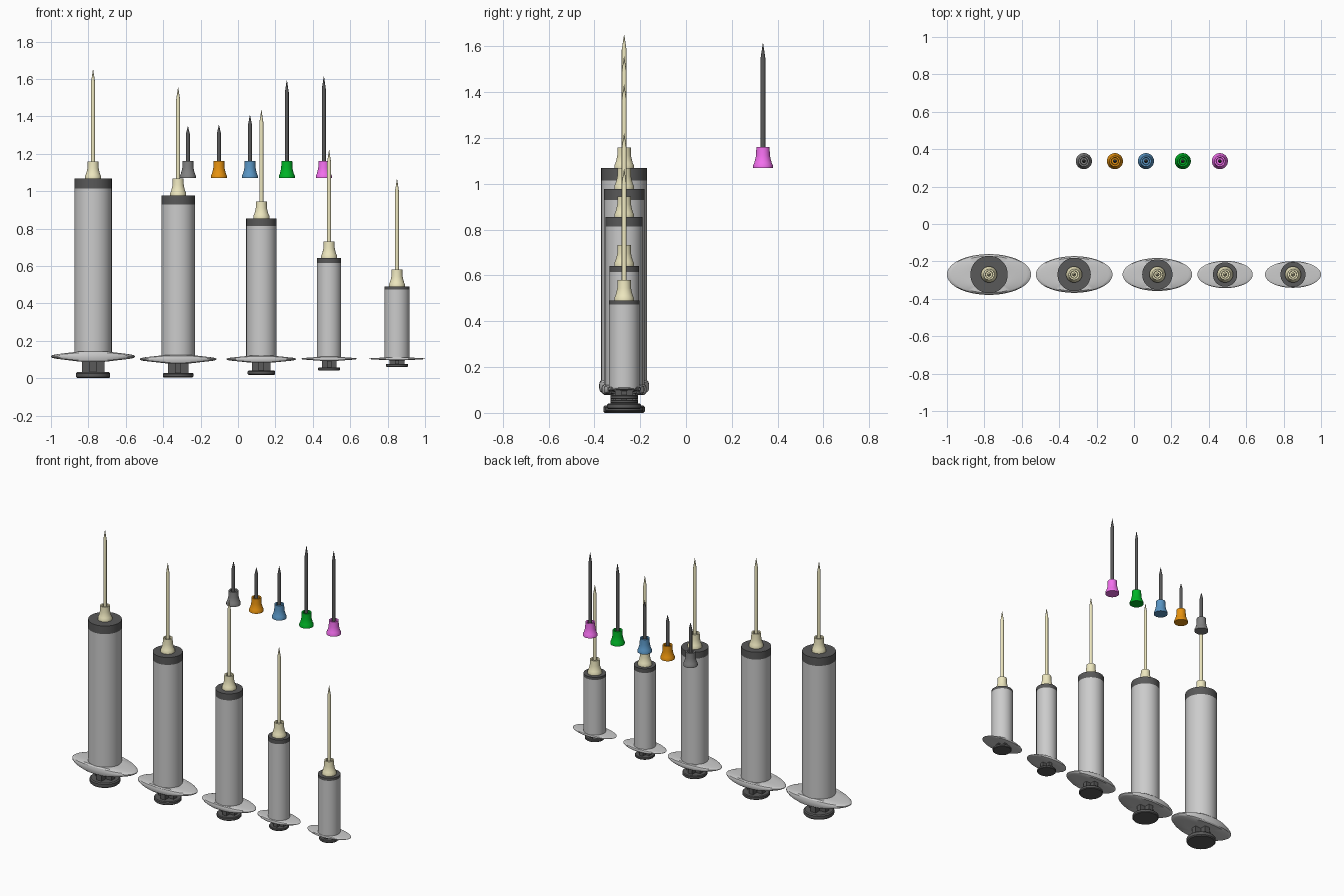
import bpy, bmesh
from math import sin, cos, pi, radians

if "Cube" in bpy.data.objects:
    bpy.data.objects.remove(bpy.data.objects["Cube"])

ROW_Y, SPARE_Y = -0.27, 0.336


def material(name, rgb):
    m = bpy.data.materials.new(name)
    m.diffuse_color = (*rgb, 1)
    m.use_nodes = True
    m.node_tree.nodes["Principled BSDF"].inputs["Base Color"].default_value = m.diffuse_color
    return m


CREAM = material("cream", (0.85, 0.80, 0.52))
DARK = material("dark_grey", (0.10, 0.10, 0.10))


def finish(name, bm, loc, mat=None):
    bmesh.ops.recalc_face_normals(bm, faces=bm.faces)
    me = bpy.data.meshes.new(name)
    bm.to_mesh(me)
    bm.free()
    ob = bpy.data.objects.new(name, me)
    bpy.context.collection.objects.link(ob)
    ob.location = loc
    if mat:
        me.materials.append(mat)
    bpy.ops.object.select_all(action='DESELECT')
    ob.select_set(True)
    bpy.context.view_layer.objects.active = ob
    bpy.ops.object.shade_smooth_by_angle(angle=radians(30))
    return ob


def skin(bm, rings):
    """Join equal-length vertex rings and close both ends."""
    n = len(rings[0])
    for a, b in zip(rings, rings[1:]):
        for i in range(n):
            j = (i + 1) % n
            bm.faces.new((a[i], a[j], b[j], b[i]))
    bm.faces.new(rings[0])
    bm.faces.new(rings[-1])


def lathe(name, profile, loc, mat=None, n=32):
    bm = bmesh.new()
    skin(bm, [[bm.verts.new((r * cos(2 * pi * i / n), r * sin(2 * pi * i / n), z))
               for i in range(n)] for r, z in profile])
    return finish(name, bm, loc, mat)


def finger_flange(name, rx, ry, h_mid, h_end, loc, n=64):
    """Oval plate, thick in the middle and thin at both ends, rounded rim."""
    bm = bmesh.new()
    rings = []
    for s, k in [(0.15, -1), (0.5, -1), (0.9, -1), (0.97, -0.75), (1, -0.3),
                 (1, 0.3), (0.97, 0.75), (0.9, 1), (0.5, 1), (0.15, 1)]:
        ring = []
        for i in range(n):
            x, y = s * cos(2 * pi * i / n), s * sin(2 * pi * i / n)
            h = h_mid + (h_end - h_mid) * max(0, (abs(x) - 0.3) / 0.7)
            ring.append(bm.verts.new((x * rx, y * ry, k * h)))
        rings.append(ring)
    skin(bm, rings)
    return finish(name, bm, loc)


def plunger_stem(name, r, z0, z1, loc):
    """Cross-shaped rod."""
    t = r * 0.3
    pts = [(r, -t), (r, t), (t, t), (t, r), (-t, r), (-t, t),
           (-r, t), (-r, -t), (-t, -t), (-t, -r), (t, -r), (t, -t)]
    bm = bmesh.new()
    skin(bm, [[bm.verts.new((x, y, z)) for x, y in pts] for z in (z0, z1)])
    return finish(name, bm, loc, DARK)


def needle(tag, x, y, z, tip, hub_mat, steel_mat):
    """Flared hub with a recessed top, and a pointed needle."""
    lathe(f"{tag}_hub", [(0.043, 0), (0.043, 0.012), (0.038, 0.022), (0.033, 0.04),
                         (0.030, 0.055), (0.029, 0.09), (0.020, 0.09), (0.018, 0.075)],
          (x, y, z), hub_mat)
    top = tip - z
    taper = min(0.065, 0.15 * top)
    lathe(f"{tag}_needle", [(0.0105, 0.06), (0.0105, top - taper), (0.0008, top)],
          (x, y, z), steel_mat, 16)


# Syringes: x, barrel radius, barrel top, cap bottom, flange rx, ry, z,
# flange half thickness, disc radius, disc bottom, disc top, needle tip
syringes = [
    (-0.775, 0.100, 1.068, 1.015, 0.225, 0.109, 0.116, 0.028, 0.091, 0.000, 0.032, 1.650),
    (-0.320, 0.089, 0.978, 0.930, 0.205, 0.098, 0.102, 0.023, 0.082, 0.005, 0.028, 1.555),
    (0.125, 0.081, 0.855, 0.813, 0.186, 0.088, 0.102, 0.019, 0.074, 0.018, 0.040, 1.433),
    (0.487, 0.065, 0.642, 0.615, 0.148, 0.073, 0.104, 0.011, 0.059, 0.042, 0.057, 1.220),
    (0.850, 0.067, 0.490, 0.473, 0.150, 0.071, 0.104, 0.008, 0.059, 0.060, 0.077, 1.065),
]
for i, (x, r, top, cap, rx, ry, fz, h, dr, d0, d1, tip) in enumerate(syringes, 1):
    tag, loc = f"syringe_{i}", (x, ROW_Y, 0)
    lathe(f"{tag}_barrel", [(r, fz), (r, cap)], loc, n=48)
    lathe(f"{tag}_cap", [(r, cap), (r, top)], loc, DARK, 48)
    finger_flange(f"{tag}_finger_flange", rx, ry, h, h * 0.3, (x, ROW_Y, fz))
    plunger_stem(f"{tag}_plunger_stem", dr * 0.66, d1 - 0.004, fz, loc)
    b = (d1 - d0) * 0.2
    lathe(f"{tag}_plunger_disc", [(dr - b, d0), (dr, d0 + b), (dr, d1 - b), (dr - b, d1)],
          loc, DARK, 48)
    needle(tag, x, ROW_Y, top, tip, CREAM, CREAM)

# Spare needles with coloured hubs
spares = [
    ("grey", -0.268, 1.347, (0.22, 0.22, 0.22)),
    ("orange", -0.102, 1.353, (0.80, 0.29, 0.005)),
    ("blue", 0.064, 1.406, (0.10, 0.30, 0.55)),
    ("green", 0.261, 1.593, (0.0, 0.46, 0.02)),
    ("pink", 0.459, 1.613, (0.90, 0.16, 0.86)),
]
for colour, x, tip, rgb in spares:
    needle(f"spare_{colour}", x, SPARE_Y, 1.07, tip, material(colour, rgb), DARK)
